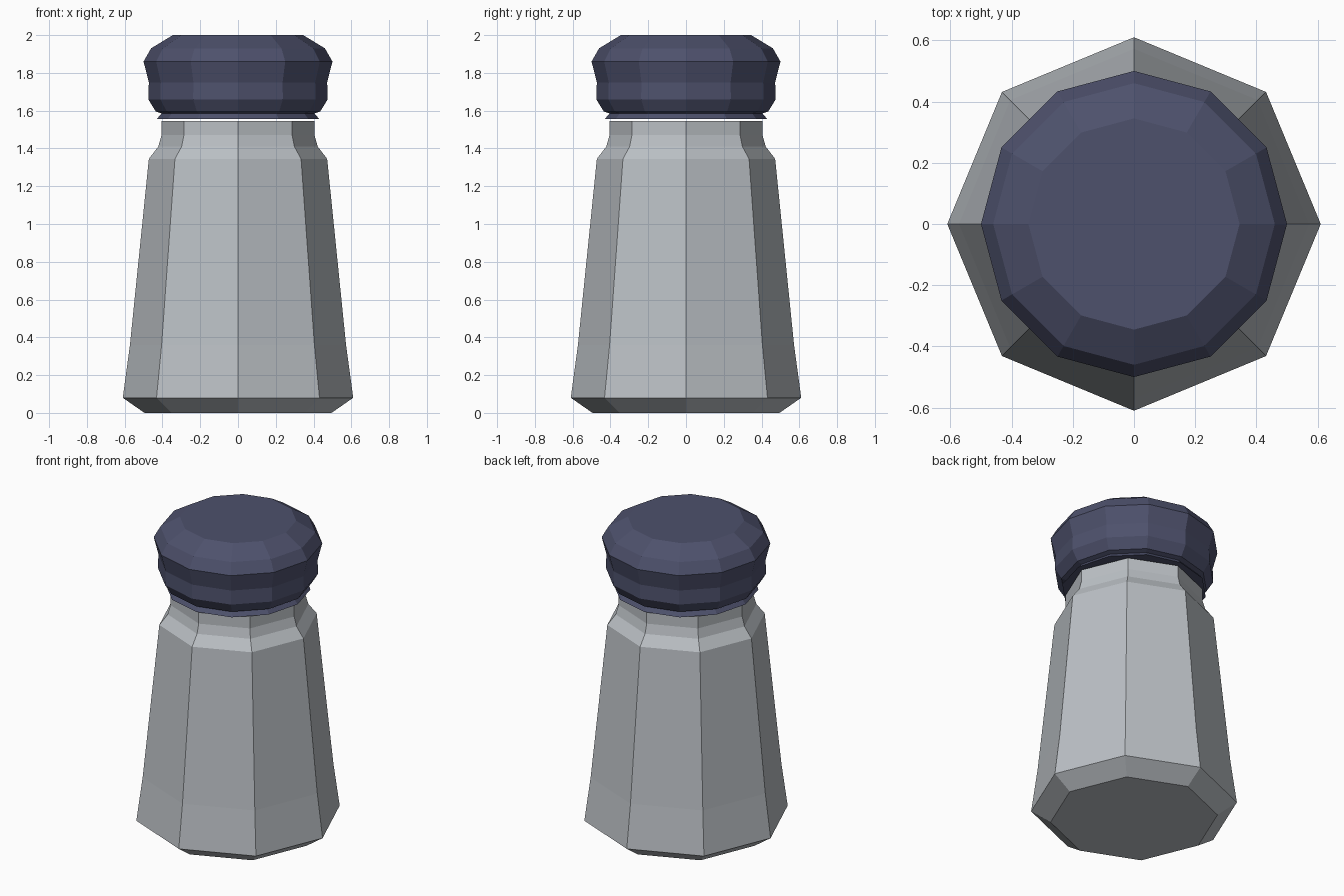
import bpy, bmesh, math

if "Cube" in bpy.data.objects:
    bpy.data.objects.remove(bpy.data.objects["Cube"])


def material(name, rgb):
    m = bpy.data.materials.new(name)
    m.diffuse_color = (*rgb, 1)
    m.use_nodes = True
    m.node_tree.nodes["Principled BSDF"].inputs["Base Color"].default_value = m.diffuse_color
    return m


def lathe(name, profile, sides, mat):
    """Flat-faced solid of revolution from (radius, height) pairs, closed at both ends."""
    bm = bmesh.new()
    rings = [[bm.verts.new((r * math.cos(2 * math.pi * i / sides),
                            r * math.sin(2 * math.pi * i / sides), z))
              for i in range(sides)] for r, z in profile]
    for a, b in zip(rings, rings[1:]):
        for i in range(sides):
            j = (i + 1) % sides
            bm.faces.new((a[i], a[j], b[j], b[i]))
    bm.faces.new(rings[0][::-1])
    bm.faces.new(rings[-1])
    mesh = bpy.data.meshes.new(name)
    bm.to_mesh(mesh)
    bm.free()
    mesh.materials.append(mat)
    obj = bpy.data.objects.new(name, mesh)
    bpy.context.collection.objects.link(obj)
    return obj


glass = material("pale grey glass", (0.50, 0.53, 0.56))
blue = material("dark slate blue", (0.075, 0.082, 0.15))

# Eight-sided tapering body with bevelled foot and narrow neck
lathe("shaker_body", [(0.495, 0), (0.61, 0.08), (0.572, 0.36), (0.472, 1.345),
                      (0.422, 1.41), (0.405, 1.47), (0.405, 1.546)], 8, glass)

# Twelve-sided cap with flared lip, groove and rounded crown
lathe("shaker_cap", [(0.43, 1.556), (0.405, 1.585), (0.435, 1.595), (0.475, 1.66),
                     (0.472, 1.75), (0.50, 1.86), (0.46, 1.93), (0.345, 2.0)], 12, blue)
